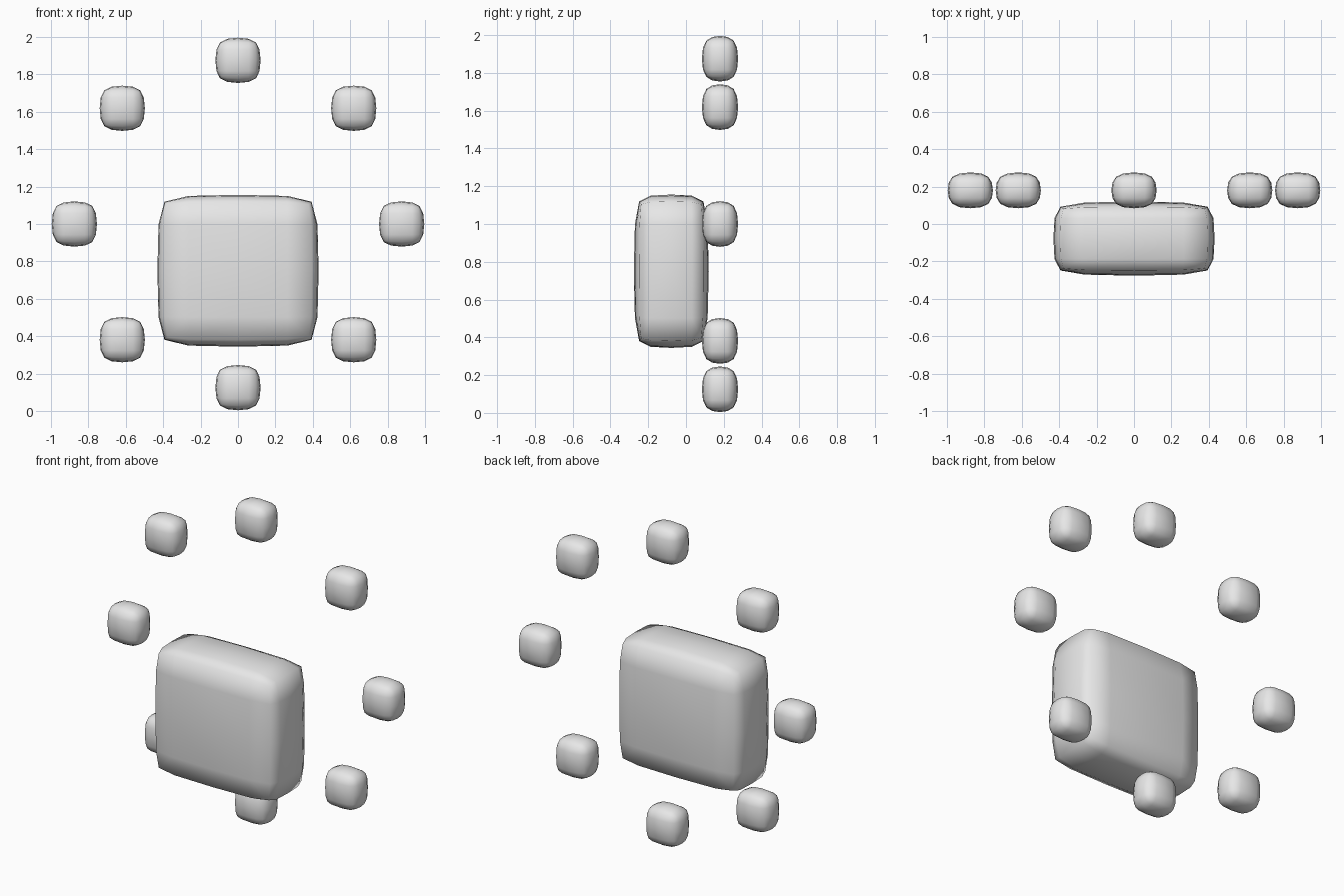
import bpy
from math import sin, cos, pi

if "Cube" in bpy.data.objects:
    bpy.data.objects.remove(bpy.data.objects["Cube"])

# Single plain grey
grey = bpy.data.materials.new("light grey")
grey.use_nodes = True
color = (0.8, 0.8, 0.8, 1)
grey.diffuse_color = color
grey.node_tree.nodes["Principled BSDF"].inputs["Base Color"].default_value = color


def soft_block(name, center, size):
    """Bevelled, once-subdivided box fitted to an overall size."""
    bpy.ops.mesh.primitive_cube_add(size=1, location=center)
    block = bpy.context.object
    block.name = name
    for v in block.data.vertices:
        v.co = [c * s for c, s in zip(v.co, size)]
    block.data.materials.append(grey)
    bevel = block.modifiers.new("bevel", "BEVEL")
    bevel.width = 0.05
    bevel.segments = 1
    subdivision = block.modifiers.new("subdivision", "SUBSURF")
    subdivision.levels = subdivision.render_levels = 1
    bpy.ops.object.shade_smooth()
    # Restore the overall size lost to smoothing
    bpy.context.view_layer.update()
    block.dimensions = size
    return block


# Large central body, set forward and slightly low
soft_block("body", (0, -0.078, 0.75), (0.87, 0.405, 0.82))

# Ring of eight small blocks behind it
for i in range(8):
    a = i * pi / 4
    soft_block(f"ring_block_{i + 1}",
               (0.875 * sin(a), 0.18, 1 + 0.875 * cos(a)),
               (0.25, 0.2, 0.25))
